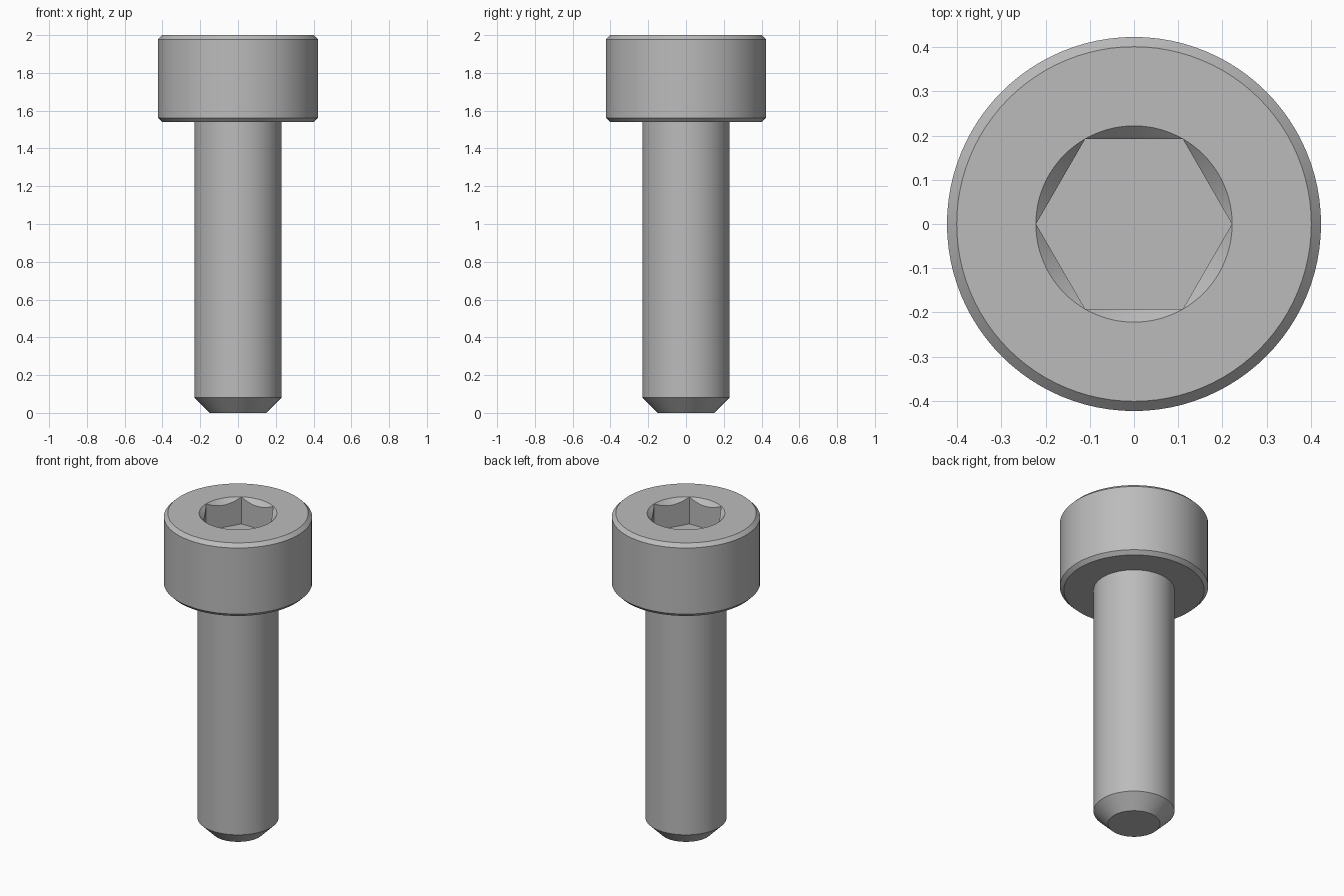
import bpy, bmesh, math

cube = bpy.data.objects.get("Cube")
if cube:
    bpy.data.objects.remove(cube, do_unlink=True)

SEGMENTS = 96
TOP = 2.0
HEAD_R, HEAD_BOTTOM, HEAD_BEVEL = 0.423, 1.54, 0.022
SHANK_R, TIP_BEVEL = 0.231, 0.082
SOCKET_R, SOCKET_DEPTH = 0.222, 0.17

steel = bpy.data.materials.new("grey_steel")
steel.use_nodes = True
colour = (0.5, 0.5, 0.5, 1)
steel.diffuse_color = colour
steel.node_tree.nodes["Principled BSDF"].inputs["Base Color"].default_value = colour


def lathe(name, profile, segments):
    """Turn (radius, height) points around z and cap both ends."""
    bm = bmesh.new()
    rings = []
    for r, z in profile:
        angles = [math.tau * i / segments for i in range(segments)]
        rings.append([bm.verts.new((r * math.cos(a), r * math.sin(a), z)) for a in angles])
    for low, high in zip(rings, rings[1:]):
        for i in range(segments):
            j = (i + 1) % segments
            bm.faces.new((low[i], low[j], high[j], high[i]))
    bm.faces.new(rings[0][::-1])
    bm.faces.new(rings[-1])
    mesh = bpy.data.meshes.new(name)
    bm.to_mesh(mesh)
    bm.free()
    obj = bpy.data.objects.new(name, mesh)
    bpy.context.collection.objects.link(obj)
    mesh.materials.append(steel)
    return obj


def cut(target, cutter):
    """Subtract the cutter, then remove it."""
    cutter.hide_render = True
    mod = target.modifiers.new("cut", "BOOLEAN")
    mod.operation = "DIFFERENCE"
    mod.solver = "EXACT"
    mod.object = cutter
    bpy.context.view_layer.objects.active = target
    bpy.ops.object.modifier_apply(modifier=mod.name)
    bpy.data.objects.remove(cutter, do_unlink=True)


# Shank with tapered tip and bevelled cylindrical head
screw = lathe("socket_head_screw", [
    (SHANK_R - TIP_BEVEL, 0),
    (SHANK_R, TIP_BEVEL),
    (SHANK_R, HEAD_BOTTOM),
    (HEAD_R - HEAD_BEVEL, HEAD_BOTTOM),
    (HEAD_R, HEAD_BOTTOM + HEAD_BEVEL),
    (HEAD_R, TOP - HEAD_BEVEL),
    (HEAD_R - HEAD_BEVEL, TOP),
], SEGMENTS)

# Hexagonal socket, corners on the x axis
cut(screw, lathe("hex_cutter", [
    (SOCKET_R - 0.0005, TOP - SOCKET_DEPTH), (SOCKET_R - 0.0005, TOP + 0.1)], 6))

# Conical countersink around the socket mouth
cut(screw, lathe("countersink_cutter", [
    (SOCKET_R - 0.06, TOP - 0.06), (SOCKET_R + 0.02, TOP + 0.02)], SEGMENTS))

# Smooth round walls, crisp edges
bpy.ops.object.select_all(action="DESELECT")
screw.select_set(True)
bpy.context.view_layer.objects.active = screw
bpy.ops.object.shade_smooth_by_angle(angle=math.radians(25))
